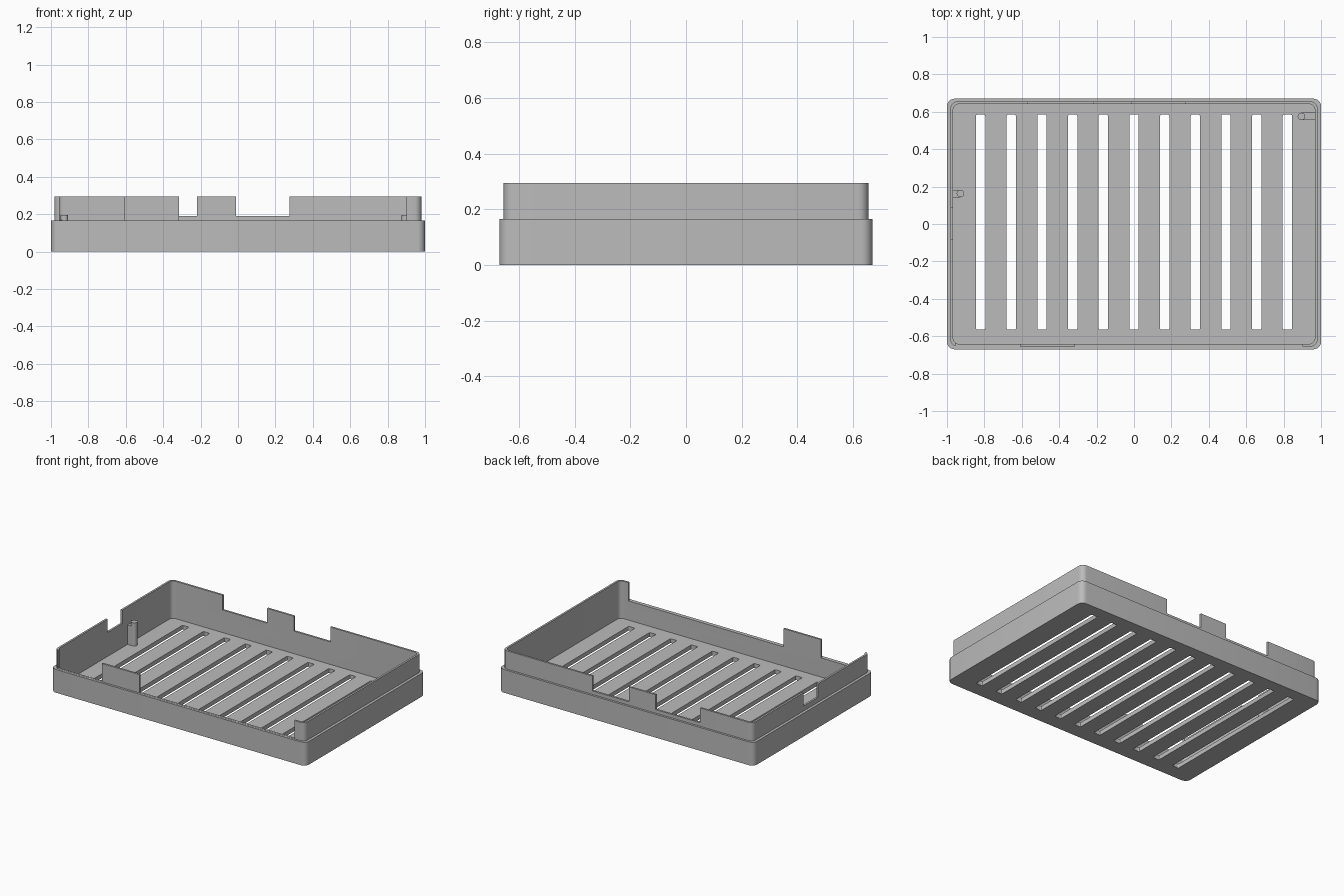
import bpy, bmesh, math
from mathutils import Matrix, Vector

cube = bpy.data.objects.get("Cube")
if cube:
    bpy.data.objects.remove(cube, do_unlink=True)

grey = bpy.data.materials.new("light_grey")
grey.use_nodes = True
colour = (0.5, 0.5, 0.5, 1)
grey.diffuse_color = colour
grey.node_tree.nodes["Principled BSDF"].inputs["Base Color"].default_value = colour

FLOOR, RIM, TOP = 0.03, 0.165, 0.295


def rounded_loop(bm, hx, hy, radius, z, cx=0, cy=0, steps=6):
    """Ring of vertices around a rounded rectangle."""
    ring = []
    for corner, (sx, sy) in enumerate([(1, 1), (-1, 1), (-1, -1), (1, -1)]):
        for i in range(steps + 1):
            a = math.pi / 2 * (corner + i / steps)
            ring.append(bm.verts.new((cx + sx * (hx - radius) + radius * math.cos(a),
                                      cy + sy * (hy - radius) + radius * math.sin(a), z)))
    return ring


def loft(bm, rings):
    """Bridge a stack of rings and cap both ends."""
    for a, b in zip(rings, rings[1:]):
        for i in range(len(a)):
            j = (i + 1) % len(a)
            bm.faces.new((a[i], a[j], b[j], b[i]))
    bm.faces.new(rings[0][::-1])
    bm.faces.new(rings[-1])


def add_box(bm, x0, x1, y0, y1, z0, z1):
    centre = Vector((x0 + x1, y0 + y1, z0 + z1)) / 2
    size = Matrix.Diagonal((x1 - x0, y1 - y0, z1 - z0, 1))
    bmesh.ops.create_cube(bm, size=1, matrix=Matrix.Translation(centre) @ size)


def finish(name, bm):
    bmesh.ops.recalc_face_normals(bm, faces=bm.faces[:])
    mesh = bpy.data.meshes.new(name)
    bm.to_mesh(mesh)
    bm.free()
    mesh.materials.append(grey)
    obj = bpy.data.objects.new(name, mesh)
    bpy.context.collection.objects.link(obj)
    return obj


def select_only(obj):
    bpy.ops.object.select_all(action='DESELECT')
    obj.select_set(True)
    bpy.context.view_layer.objects.active = obj


# Tray: stepped outer wall, thin lip, hollow inside
bm = bmesh.new()
loft(bm, [rounded_loop(bm, *spec) for spec in (
    (1, 0.67, 0.04, 0), (1, 0.67, 0.04, RIM),
    (0.981, 0.655, 0.036, RIM), (0.981, 0.655, 0.036, TOP),
    (0.967, 0.641, 0.03, TOP), (0.967, 0.641, 0.03, FLOOR))])
tray = finish("tray", bm)

# Ventilation slots through the floor
bm = bmesh.new()
for i in range(-5, 6):
    loft(bm, [rounded_loop(bm, 0.025, 0.575, 0.008, z, i * 0.164, 0.01, 3)
              for z in (-0.1, 0.1)])
slots = finish("slot_cutter", bm)

# Openings in the lip: two at the back, two at the front, one on the right side
bm = bmesh.new()
for x0, x1 in ((-0.57, -0.22), (-0.01, 0.275)):
    add_box(bm, x0, x1, 0.6, 0.75, 0.19, 0.4)
for x0, x1 in ((-0.955, -0.61), (-0.315, 0.9)):
    add_box(bm, x0, x1, -0.75, -0.6, RIM + 0.001, 0.4)
add_box(bm, -1.1, -0.93, -0.08, 0.087, 0.2, 0.4)
openings = finish("opening_cutter", bm)

select_only(tray)
for cutter in (slots, openings):
    cutter.hide_render = True
    mod = tray.modifiers.new(cutter.name, 'BOOLEAN')
    mod.operation = 'DIFFERENCE'
    mod.solver = 'EXACT'
    mod.object = cutter
    bpy.ops.object.modifier_apply(modifier=mod.name)
    bpy.data.objects.remove(cutter, do_unlink=True)

# Support posts: a block against the wall with a taller round pin
posts = []
for name, x, y, wall in (("right_post", -0.928, 0.163, -0.97),
                         ("left_post", 0.895, 0.575, 0.97)):
    bm = bmesh.new()
    add_box(bm, min(x, wall), max(x, wall), y - 0.02, y + 0.02, FLOOR - 0.005, 0.168)
    bmesh.ops.create_cone(bm, cap_ends=True, segments=24, radius1=0.02, radius2=0.02,
                          depth=0.17, matrix=Matrix.Translation((x, y, 0.11)))
    posts.append(finish(name, bm))

for obj in [tray] + posts:
    select_only(obj)
    bpy.ops.object.shade_smooth_by_angle(angle=math.radians(30))
